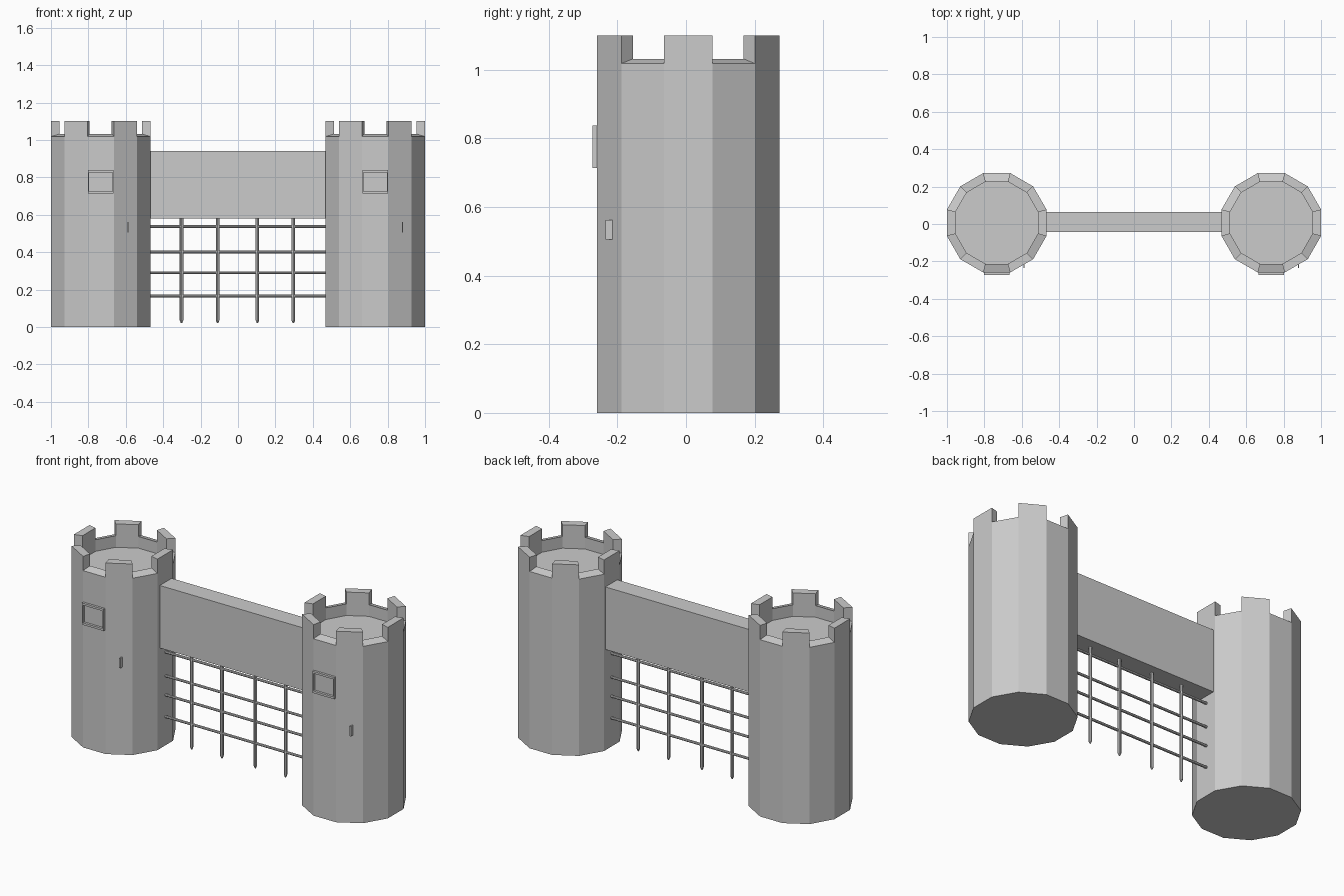
import bpy, bmesh
from math import cos, sin, pi, radians
from mathutils import Matrix, Vector

if "Cube" in bpy.data.objects:
    bpy.data.objects.remove(bpy.data.objects["Cube"])

TX, TY = 0.734, 0.0065          # tower centre
RO, RI = 0.266 / cos(pi / 12), 0.22 / cos(pi / 12)
TOP, GAP_OUT, GAP_IN, FLOOR = 1.10, 1.018, 1.032, 0.965


def finish(bm, name):
    bmesh.ops.remove_doubles(bm, verts=bm.verts, dist=1e-5)
    bmesh.ops.recalc_face_normals(bm, faces=bm.faces)
    me = bpy.data.meshes.new(name)
    bm.to_mesh(me)
    bm.free()
    ob = bpy.data.objects.new(name, me)
    bpy.context.collection.objects.link(ob)
    return ob


def box(bm, lo, hi):
    lo, hi = Vector(lo), Vector(hi)
    size = hi - lo
    m = Matrix.Translation((lo + hi) / 2) @ Matrix.Diagonal((*size, 1))
    bmesh.ops.create_cube(bm, size=1, matrix=m)


def rod(bm, centre, length, radius, axis='Z', tip=None):
    rot = Matrix.Rotation(pi / 2, 4, 'Y') if axis == 'X' else Matrix()
    bmesh.ops.create_cone(bm, cap_ends=True, segments=8,
                          radius1=radius if tip is None else tip, radius2=radius,
                          depth=length, matrix=Matrix.Translation(centre) @ rot)


def tower(cx, name):
    bm = bmesh.new()

    def face(*pts):
        bm.faces.new([bm.verts.new(p) for p in pts])

    def pt(r, i, z):
        a = radians(-15 + 30 * i)
        return (cx + r * cos(a), TY + r * sin(a), z)

    # wall segments: every second facet carries a merlon, the rest a sloping sill
    for i in range(12):
        zo, zi = (TOP, TOP) if i % 2 == 0 else (GAP_OUT, GAP_IN)
        j = i + 1
        face(pt(RO, i, 0), pt(RO, j, 0), pt(RO, j, zo), pt(RO, i, zo))
        face(pt(RI, j, FLOOR), pt(RI, i, FLOOR), pt(RI, i, zi), pt(RI, j, zi))
        face(pt(RO, i, zo), pt(RO, j, zo), pt(RI, j, zi), pt(RI, i, zi))
        # merlon cheek
        face(pt(RO, i, GAP_OUT), pt(RO, i, TOP), pt(RI, i, TOP), pt(RI, i, GAP_IN))
    # base and roof floor
    face(*[pt(RO, i, 0) for i in reversed(range(12))])
    face(*[pt(RI, i, FLOOR) for i in range(12)])
    finish(bm, name)


def window(cx, name):
    bm = bmesh.new()
    y0, y1, w, z0, z1 = -0.273, -0.255, 0.069, 0.713, 0.838
    box(bm, (cx - w, y0, z0), (cx + w, y1, z0 + 0.012))
    box(bm, (cx - w, y0, z1 - 0.012), (cx + w, y1, z1))
    for s in (-1, 1):
        xa, xb = sorted((cx + s * w, cx + s * (w - 0.006)))
        box(bm, (xa, y0, z0 + 0.012), (xb, y1, z1 - 0.012))
    finish(bm, name)


for side, cx in (("left", -TX), ("right", TX)):
    tower(cx, side + "_tower")
    window(cx, side + "_window_frame")
    # small slit on the facet beside the window
    bm = bmesh.new()
    box(bm, (cx + 0.142, -0.235, 0.505), (cx + 0.149, -0.205, 0.562))
    finish(bm, side + "_arrow_slit")

# bridge between the towers
bm = bmesh.new()
box(bm, (-0.468, -0.043, 0.58), (0.468, 0.065, 0.94))
finish(bm, "bridge")

# portcullis bars
BAR_Y = 0.01
bm = bmesh.new()
for x in (-0.302, -0.109, 0.104, 0.296):
    rod(bm, (x, BAR_Y, 0.31), 0.55, 0.0095)
    rod(bm, (x, BAR_Y, 0.0275), 0.015, 0.0095, tip=0.003)
finish(bm, "portcullis_uprights")

bm = bmesh.new()
for z in (0.165, 0.29, 0.40, 0.537):
    rod(bm, (0, BAR_Y, z), 0.936, 0.0075, axis='X')
finish(bm, "portcullis_crossbars")
